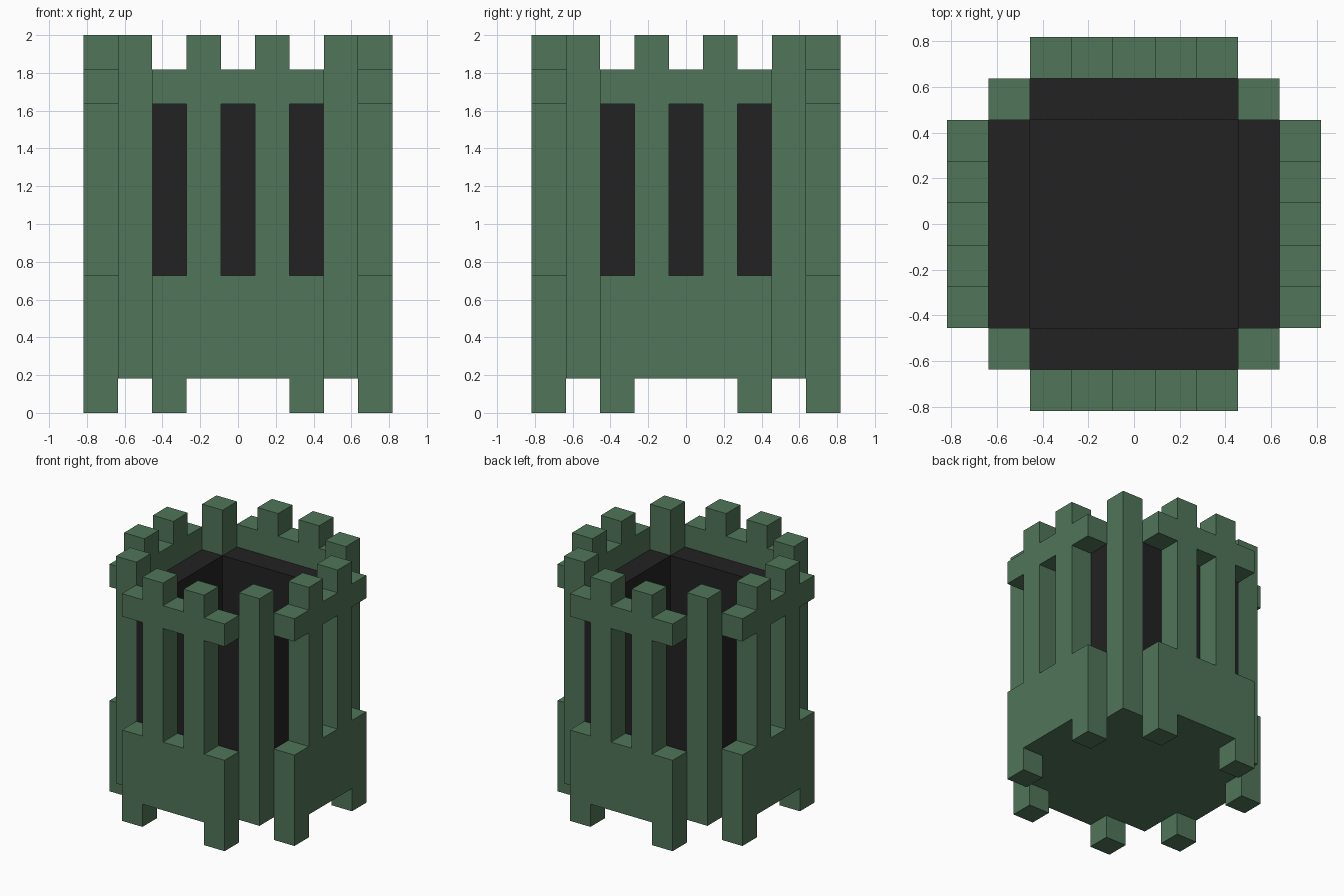
import bpy
import bmesh
from math import pi
from mathutils import Matrix

U = 2 / 11  # the whole model sits on a grid of this size

cube = bpy.data.objects.get("Cube")
if cube:
    bpy.data.objects.remove(cube, do_unlink=True)


def make_material(name, rgb):
    mat = bpy.data.materials.new(name)
    mat.use_nodes = True
    mat.diffuse_color = (*rgb, 1)
    mat.node_tree.nodes["Principled BSDF"].inputs["Base Color"].default_value = (*rgb, 1)
    return mat


green = make_material("muted_green", (0.080, 0.178, 0.100))
black = make_material("charcoal", (0.016, 0.016, 0.016))


def slab(name, rows, depth, mat, matrix):
    """Extrude the X cells of a drawn pattern (last row at y = 0) along z."""
    cells = {(c, r) for r, row in enumerate(reversed(rows))
             for c, mark in enumerate(row) if mark == "X"}
    half = len(rows[0]) / 2
    bm = bmesh.new()

    def face(*points):
        bm.faces.new([bm.verts.new((x - half, y, z)) for x, y, z in points])

    for x, y in cells:
        ring = [(x, y), (x + 1, y), (x + 1, y + 1), (x, y + 1)]
        face(*[(*p, depth) for p in ring])
        face(*[(*p, 0) for p in reversed(ring)])
        # Side walls only where the neighbouring cell is empty
        for i, (dx, dy) in enumerate([(0, -1), (1, 0), (0, 1), (-1, 0)]):
            if (x + dx, y + dy) not in cells:
                a, b = ring[i], ring[(i + 1) % 4]
                face((*a, 0), (*b, 0), (*b, depth), (*a, depth))
    bmesh.ops.remove_doubles(bm, verts=bm.verts, dist=0.001)
    bm.transform(Matrix.Scale(U, 4) @ matrix)
    mesh = bpy.data.meshes.new(name)
    bm.to_mesh(mesh)
    bm.free()
    mesh.materials.append(mat)
    obj = bpy.data.objects.new(name, mesh)
    bpy.context.collection.objects.link(obj)


def at(x, y, z):
    return Matrix.Translation((x, y, z))


# Side panels: merlons, top rail, slats, solid skirt and feet
panel = [".X.X.", "XXXXX"] + [".X.X."] * 5 + ["XXXXX"] * 3 + ["X...X"]
for i, side in enumerate(["front", "left", "back", "right"]):
    turn = Matrix.Rotation(i * pi / 2, 4, "Z")
    stand = Matrix.Rotation(pi / 2, 4, "X")
    slab(side + "_panel", panel, 1, green, turn @ at(0, -3.5, 0) @ stand)

# Corner posts
for x, side in [(-3, "right"), (3, "left")]:
    for y, end in [(-3, "front"), (3, "back")]:
        slab(f"{end}_{side}_post", ["X"], 10, green, at(x, y - 0.5, 1))

# Base plate between the posts
cap = ".XXXXX."
slab("base_plate", [cap] + ["XXXXXXX"] * 5 + [cap], 1, green, at(0, -3.5, 1))

# Dark open container with its floor
slab("inner_walls", [cap] + ["X.....X"] * 5 + [cap], 7, black, at(0, -3.5, 2))
slab("inner_floor", ["XXXXX"] * 5, 0.05, black, at(0, -2.5, 2))
